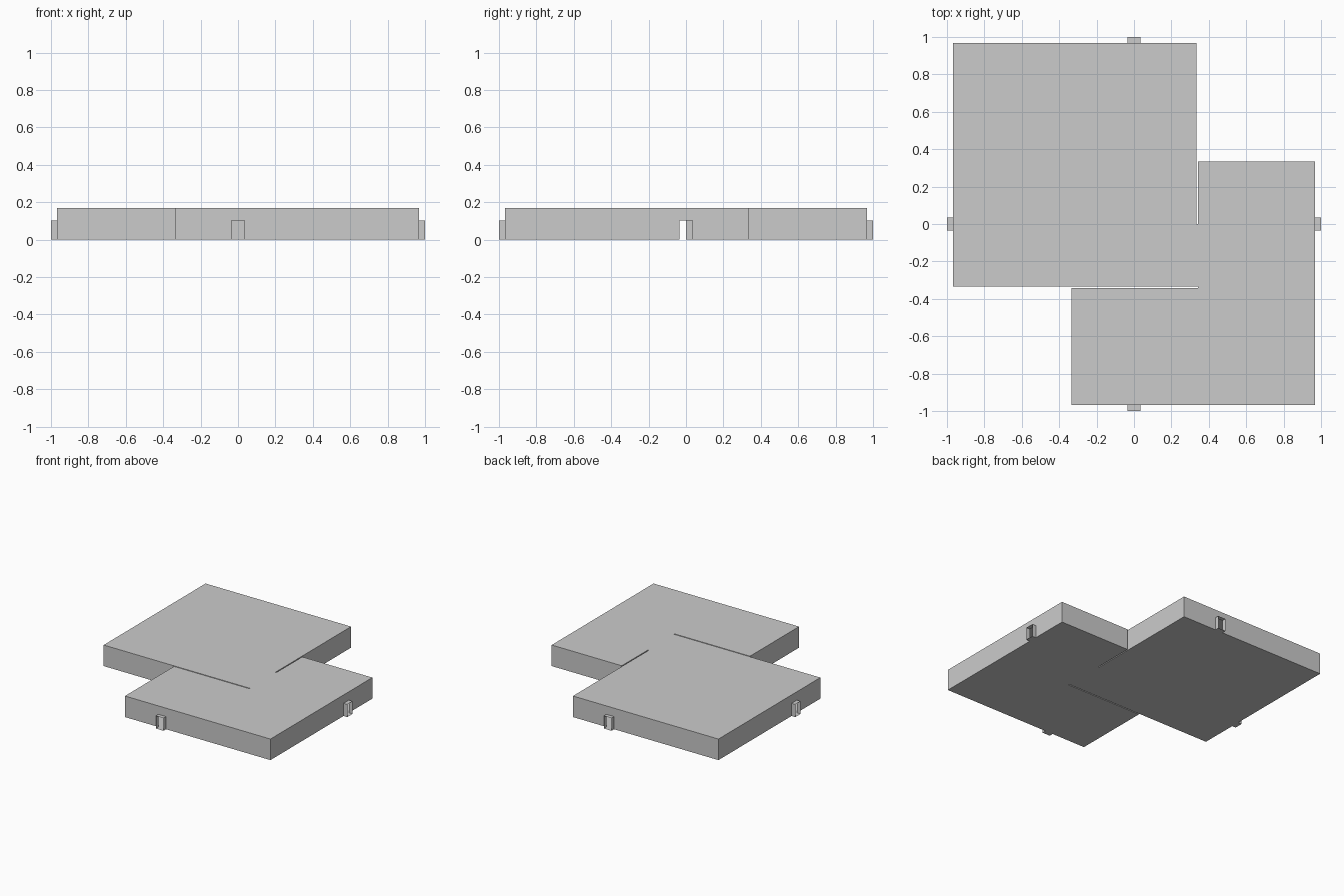
import bpy, bmesh
from mathutils import Vector

if "Cube" in bpy.data.objects:
    bpy.data.objects.remove(bpy.data.objects["Cube"])

E, P, G = 0.967, 0.333, 0.341     # outer wall, inner wall, far side of partition gap
H, DH, DW = 0.17, 0.102, 0.034    # room height, doorway height, doorway half width

# counter-clockwise plan: two overlapping square rooms split by thin gaps
plan = [(-E, E), (-E, -P), (G, -P), (G, -G), (-P, -G), (-P, -E),
        (E, -E), (E, P), (G, P), (G, 0), (P, 0), (P, E)]


def make_object(name, faces):
    bm = bmesh.new()
    for pts in faces:
        bm.faces.new([bm.verts.new(p) for p in pts])
    bmesh.ops.remove_doubles(bm, verts=bm.verts, dist=0.0005)
    bmesh.ops.triangulate(bm, faces=[f for f in bm.faces if len(f.verts) > 4],
                          ngon_method='EAR_CLIP')
    me = bpy.data.meshes.new(name)
    bm.to_mesh(me)
    bm.free()
    obj = bpy.data.objects.new(name, me)
    bpy.context.collection.objects.link(obj)


def up(p, z):
    return (p[0], p[1], z)


def has_door(a, b):
    # outer walls that cross the centre line carry a doorway
    on_x = a[0] == b[0] and abs(a[0]) == E
    on_y = a[1] == b[1] and abs(a[1]) == E
    return on_x or on_y


# hollow room shell: roof, floor and walls, with door notches
shell = [[up(p, H) for p in plan]]
floor = []
doors = []
for a, b in zip(plan, plan[1:] + plan[:1]):
    floor.append(up(a, 0))
    wall = [up(a, 0), up(b, 0), up(b, H), up(a, H)]
    if has_door(a, b):
        d = (Vector(b) - Vector(a)).normalized()
        out = Vector((d.y, -d.x))
        l, r = out * E - d * DW, out * E + d * DW
        wall[1:1] = [up(l, 0), up(l, DH), up(r, DH), up(r, 0)]
        floor += [up(l, 0), up(r, 0)]
        doors.append((l, r, out * (1 - E)))
    shell.append(wall)
shell.append(floor[::-1])
make_object("room_shell", shell)

# open-ended doorway tunnels
for i, (l, r, o) in enumerate(doors):
    ring = [(l, 0), (l, DH), (r, DH), (r, 0)]
    faces = []
    for (p, z), (q, w) in zip(ring, ring[1:] + ring[:1]):
        faces.append([up(p, z), up(p + o, z), up(q + o, w), up(q, w)])
    make_object("doorway_%d" % (i + 1), faces)
